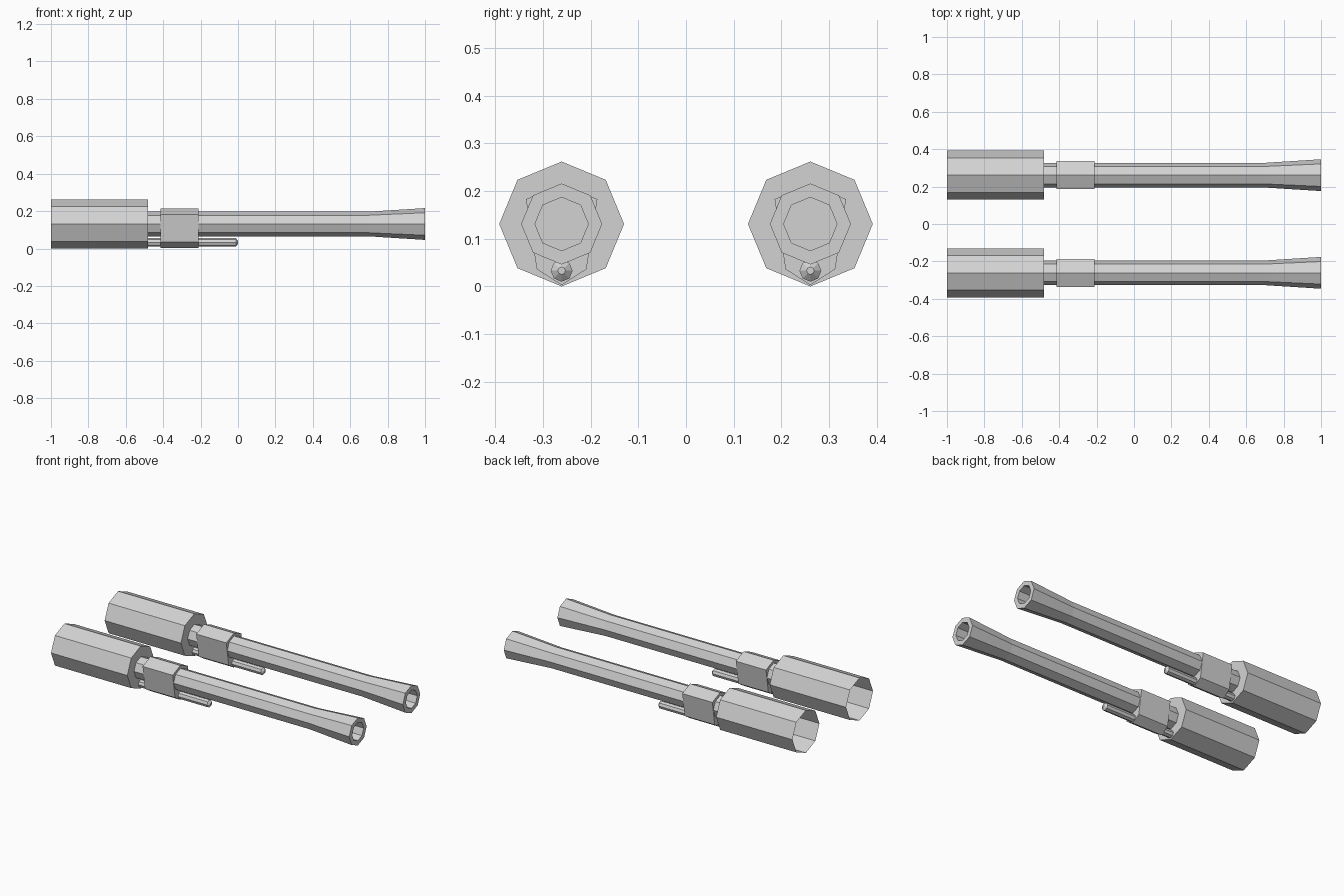
import bpy
import bmesh
from math import cos, sin, pi

cube = bpy.data.objects.get("Cube")
if cube:
    bpy.data.objects.remove(cube, do_unlink=True)

# Single grey metal
grey = bpy.data.materials.new("plain_grey")
grey.use_nodes = True
colour = (0.65, 0.65, 0.65, 1)
grey.diffuse_color = colour
grey.node_tree.nodes["Principled BSDF"].inputs["Base Color"].default_value = colour


def octagon(radius):
    return [(radius * sin(i * pi / 4), radius * cos(i * pi / 4)) for i in range(8)]


def loft(name, sections, y, z, cap_start=True, cap_end=True):
    """Join (x, outline) sections along x; outlines run clockwise in (y, z)."""
    bm = bmesh.new()
    rings = [[bm.verts.new((x, a, b)) for a, b in outline] for x, outline in sections]
    for r0, r1 in zip(rings, rings[1:]):
        n = len(r0)
        for i in range(n):
            j = (i + 1) % n
            bm.faces.new((r0[i], r1[i], r1[j], r0[j]))
    if cap_start:
        bm.faces.new(rings[0])
    if cap_end:
        bm.faces.new(rings[-1][::-1])
    bm.normal_update()
    mesh = bpy.data.meshes.new(name)
    bm.to_mesh(mesh)
    bm.free()
    mesh.materials.append(grey)
    obj = bpy.data.objects.new(name, mesh)
    obj.location = (0, y, z)
    bpy.context.collection.objects.link(obj)
    return obj


def lathe(name, profile, y, z, **caps):
    return loft(name, [(x, octagon(r)) for x, r in profile], y, z, **caps)


# Block outline: ridged top, tapering sides, pointed underside
half = [(0.075, 0.052), (0.052, -0.095)]
block = [(0, 0.084)] + half + [(0, -0.128)] + [(-a, b) for a, b in half[::-1]]

for side, y in (("front", -0.261), ("back", 0.261)):
    # Large housing, open at its rear end
    lathe(side + "_housing", [(-1, 0.131), (-0.48, 0.131)], y, 0.131, cap_start=False)
    # Barrel with flared muzzle and recessed bore
    lathe(side + "_barrel", [(-0.48, 0.066), (0.7, 0.066), (1, 0.085),
                             (1, 0.056), (0.88, 0.056)], y, 0.131, cap_start=False)
    # Collar block around the barrel
    loft(side + "_collar", [(-0.415, block), (-0.21, block)], y, 0.131)
    # Thin rod below with a tapered tip
    lathe(side + "_rod", [(-0.48, 0.023), (-0.012, 0.023), (0, 0.008)], y, 0.033)
